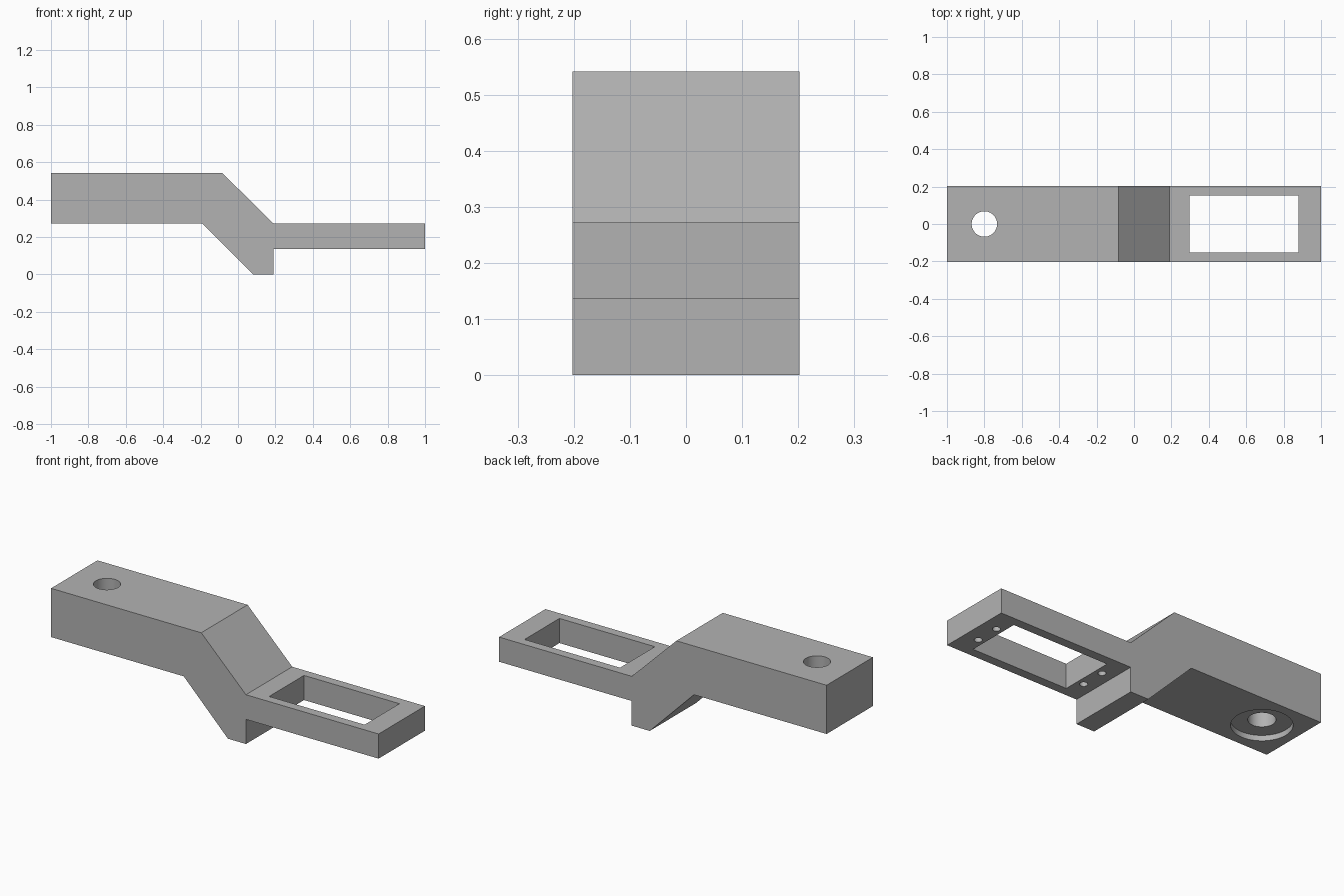
import bpy
import bmesh
import math
from mathutils import Matrix, Vector

default = bpy.data.objects.get("Cube")
if default:
    bpy.data.objects.remove(default, do_unlink=True)

HALF_WIDTH = 0.202
STEP_Z = 0.272      # underside of the arm and top of the frame
FRAME_Z = 0.136     # underside of the frame
TOP_Z = 0.541
BOLT_X = -0.8
SLOT_X = 0.588


def make_material(name, value):
    mat = bpy.data.materials.new(name)
    mat.use_nodes = True
    colour = (value, value, value, 1)
    mat.diffuse_color = colour
    mat.node_tree.nodes["Principled BSDF"].inputs["Base Color"].default_value = colour
    return mat


def add_object(name, bm):
    mesh = bpy.data.meshes.new(name)
    bmesh.ops.recalc_face_normals(bm, faces=bm.faces)
    bm.to_mesh(mesh)
    bm.free()
    obj = bpy.data.objects.new(name, mesh)
    bpy.context.collection.objects.link(obj)
    return obj


def cut(target, bm):
    """Subtract a shape from the target and discard the cutter."""
    cutter = add_object("cutter", bm)
    cutter.hide_render = True
    mod = target.modifiers.new("cut", "BOOLEAN")
    mod.operation = "DIFFERENCE"
    mod.solver = "EXACT"
    mod.object = cutter
    bpy.context.view_layer.objects.active = target
    bpy.ops.object.modifier_apply(modifier=mod.name)
    bpy.data.objects.remove(cutter, do_unlink=True)


def cut_hole(target, x, y, radius, z_low, z_high, sides=48):
    bm = bmesh.new()
    bmesh.ops.create_cone(
        bm, cap_ends=True, segments=sides, radius1=radius, radius2=radius,
        depth=z_high - z_low,
        matrix=Matrix.Translation((x, y, (z_low + z_high) / 2)))
    cut(target, bm)


# Cranked bracket body: side profile extruded across the width
profile = [
    (-1, STEP_Z), (-0.19, STEP_Z), (0.08, 0), (0.19, 0), (0.19, FRAME_Z),
    (1, FRAME_Z), (1, STEP_Z), (0.19, STEP_Z), (-0.083, TOP_Z), (-1, TOP_Z),
]
bm = bmesh.new()
side = bm.faces.new([bm.verts.new((x, -HALF_WIDTH, z)) for x, z in profile])
extruded = bmesh.ops.extrude_face_region(bm, geom=[side], use_keep_orig=True)
moved = [v for v in extruded["geom"] if isinstance(v, bmesh.types.BMVert)]
bmesh.ops.translate(bm, verts=moved, vec=Vector((0, 2 * HALF_WIDTH, 0)))
bracket = add_object("cranked_bracket", bm)
bracket.data.materials.append(make_material("plain grey", 0.45))

# Rectangular window through the thin frame
bm = bmesh.new()
bmesh.ops.create_cube(
    bm, size=1,
    matrix=Matrix.Translation((SLOT_X, 0, 0.2)) @ Matrix.Diagonal((0.583, 0.304, 0.5, 1)))
cut(bracket, bm)

# Bolt hole with a shallow round recess underneath
cut_hole(bracket, BOLT_X, 0, 0.15, STEP_Z - 0.1, STEP_Z + 0.03)
cut_hole(bracket, BOLT_X, 0, 0.068, STEP_Z - 0.1, TOP_Z + 0.1)

# Four blind screw holes in the underside of the frame
for dx in (-0.33, 0.33):
    for y in (-0.068, 0.068):
        cut_hole(bracket, SLOT_X + dx, y, 0.02, FRAME_Z - 0.05, FRAME_Z + 0.1, 24)

bpy.ops.object.select_all(action="DESELECT")
bracket.select_set(True)
bpy.context.view_layer.objects.active = bracket
bpy.ops.object.shade_smooth_by_angle(angle=math.radians(30))
